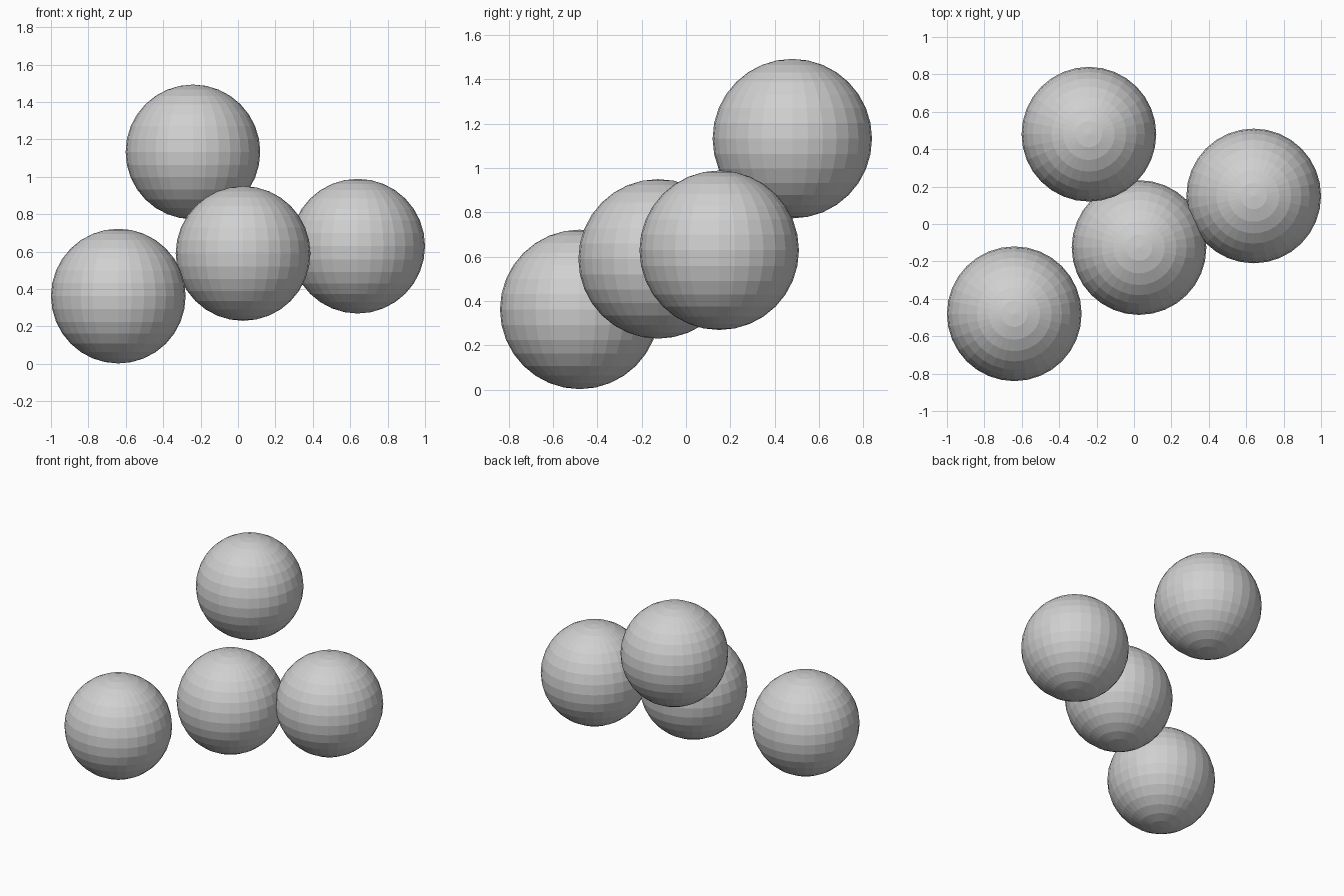
import bpy

if "Cube" in bpy.data.objects:
    bpy.data.objects.remove(bpy.data.objects["Cube"])

RADIUS = 0.36

# one plain grey for every ball
grey = bpy.data.materials.new("light_grey")
grey.diffuse_color = (0.63, 0.63, 0.63, 1.0)
grey.use_nodes = True
grey.node_tree.nodes["Principled BSDF"].inputs["Base Color"].default_value = grey.diffuse_color


def ball(name, centre):
    """Flat-shaded ball with its poles along z."""
    bpy.ops.mesh.primitive_uv_sphere_add(
        segments=32, ring_count=16, radius=RADIUS, location=centre)
    obj = bpy.context.object
    obj.name = name
    obj.data.materials.append(grey)
    bpy.ops.object.shade_flat()
    return obj


# four loose balls, two of them just overlapping
ball("left_low_ball", (-0.64, -0.48, 0.362))
ball("middle_ball", (0.027, -0.126, 0.59))
ball("right_ball", (0.64, 0.15, 0.629))
ball("back_high_ball", (-0.241, 0.48, 1.133))
